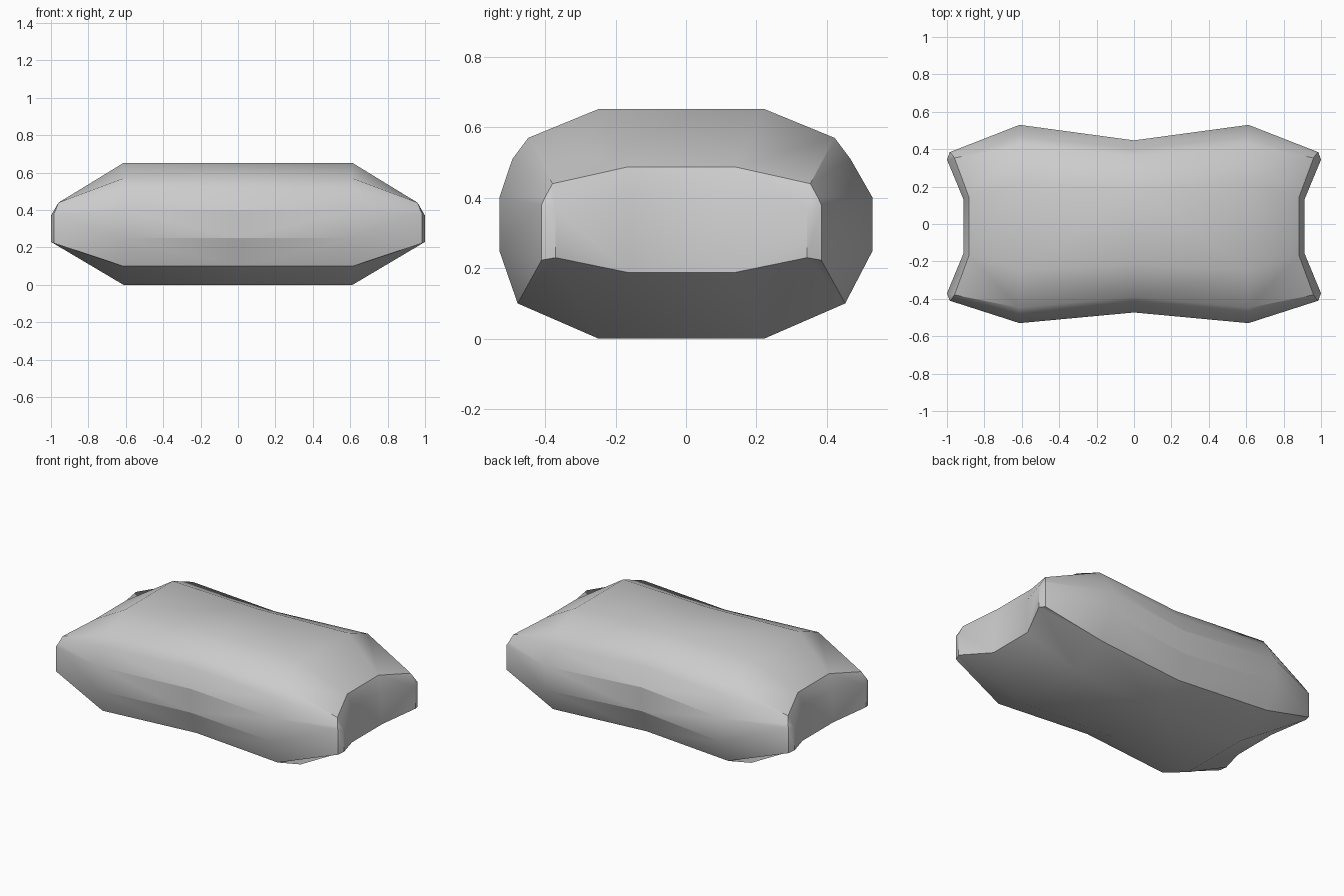
import bpy, bmesh
from math import radians

if "Cube" in bpy.data.objects:
    bpy.data.objects.remove(bpy.data.objects["Cube"])

# Half cross-section of the body (y, z), from underside to top
SECTION = [(0.235, 0), (0.465, 0.1), (0.53, 0.25), (0.53, 0.4),
           (0.48, 0.51), (0.435, 0.57), (0.235, 0.652)]
SHIFT = -0.013
# Outer rim of the pinched end (x, y, z)
RIM = [(0.912, 0.152, 0.188), (1.0, 0.357, 0.23), (0.985, 0.397, 0.223),
       (0.985, 0.397, 0.38), (0.975, 0.388, 0.40), (0.96, 0.366, 0.44),
       (0.882, 0.155, 0.487)]
# Lower edge of the chamfer above the end face
LIP_CORNER, LIP_MID = (1.0, 0.357, 0.37), (0.912, 0.145, 0.402)

bm = bmesh.new()


def face(points):
    bm.faces.new([bm.verts.new(p) for p in points])


def ring(x, scale, sx, sy):
    out = []
    for i, (y, z) in enumerate(SECTION):
        shift = 0 if i in (2, 3) and scale == 1 else SHIFT
        out.append((sx * x, sy * y * scale + shift, z))
    return out


def place(p, sx, sy):
    return (sx * p[0], sy * p[1] + SHIFT, p[2])


for sx in (1, -1):
    sides = []
    for sy in (1, -1):
        w = ring(0, 0.868, sx, sy)
        m = ring(0.612, 1, sx, sy)
        p = [place(v, sx, sy) for v in RIM]
        c, d = place(LIP_CORNER, sx, sy), place(LIP_MID, sx, sy)
        # Body from waist to shoulder, then taper to the rim
        for i in range(6):
            face([w[i], w[i + 1], m[i + 1], m[i]])
        for i in range(2, 6):
            face([m[i], m[i + 1], p[i + 1], p[i]])
        face([m[0], m[1], p[1], p[0]])
        face([m[1], p[2], p[1]])
        face([m[1], m[2], p[2]])
        # End face, corner and chamfer
        face([p[0], p[1], c, d])
        face([p[1], p[2], p[3], c])
        face([c, p[3], p[4], p[5]])
        face([c, p[5], p[6], d])
        sides.append((w, m, p, d))
    # Middle strips joining both sides
    (w, m, p, d), (w2, m2, p2, d2) = sides
    for i in (0, 6):
        face([w[i], w2[i], m2[i], m[i]])
        face([m[i], m2[i], p2[i], p[i]])
    face([p[6], p2[6], d2, d])
    face([d, d2, p2[0], p[0]])

bmesh.ops.remove_doubles(bm, verts=bm.verts, dist=0.0005)
bmesh.ops.recalc_face_normals(bm, faces=bm.faces)
# Crisp edges around the flat side bands
for e in bm.edges:
    a, b = e.verts
    if any(abs(a.co.z - z) < 0.001 and abs(b.co.z - z) < 0.001 for z in (0.25, 0.4)):
        e.smooth = False

mesh = bpy.data.meshes.new("cushion")
bm.to_mesh(mesh)
bm.free()
cushion = bpy.data.objects.new("cushion", mesh)
bpy.context.collection.objects.link(cushion)
bpy.context.view_layer.objects.active = cushion
cushion.select_set(True)
bpy.ops.object.shade_smooth_by_angle(angle=radians(32), keep_sharp_edges=True)
